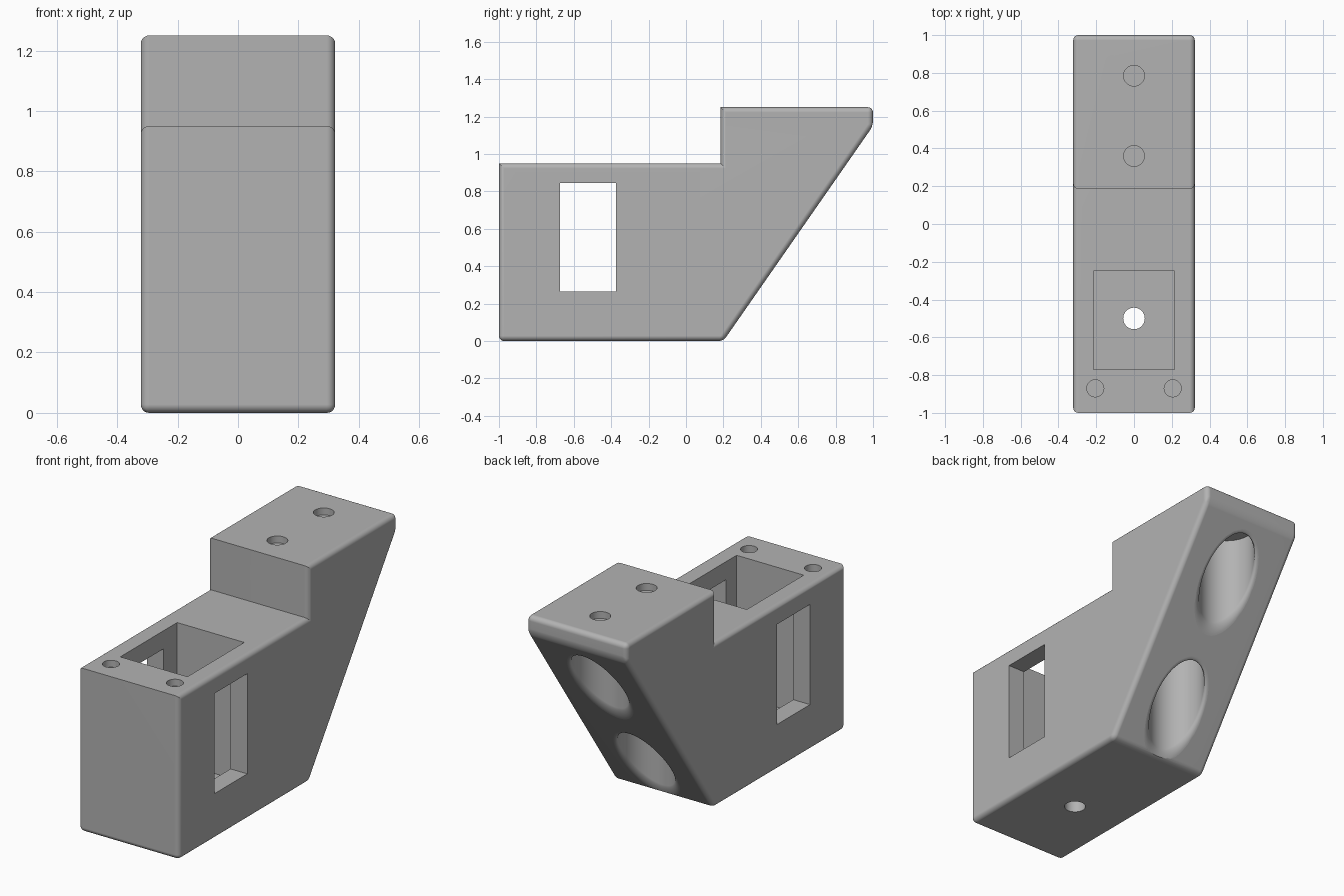
import bpy, bmesh, math
from mathutils import Vector

cube = bpy.data.objects.get("Cube")
if cube:
    bpy.data.objects.remove(cube, do_unlink=True)

HALF = 0.322
STEP_Y, DECK, TOP = 0.185, 0.95, 1.25
FOOT_Y, LIP_Z = 0.2, 1.15
RISE = LIP_Z / (1 - FOOT_Y)

grey = bpy.data.materials.new("plain grey")
grey.use_nodes = True
colour = (0.45, 0.45, 0.45, 1)
grey.diffuse_color = colour
grey.node_tree.nodes["Principled BSDF"].inputs["Base Color"].default_value = colour


def add_object(name, bm):
    bmesh.ops.recalc_face_normals(bm, faces=bm.faces)
    mesh = bpy.data.meshes.new(name)
    bm.to_mesh(mesh)
    bm.free()
    mesh.materials.append(grey)
    obj = bpy.data.objects.new(name, mesh)
    bpy.context.collection.objects.link(obj)
    return obj


def box(name, low, high):
    bm = bmesh.new()
    bmesh.ops.create_cube(bm, size=1)
    low, high = Vector(low), Vector(high)
    for v in bm.verts:
        v.co = (low + high) / 2 + v.co * (high - low)
    return add_object(name, bm)


def drill(name, x, y, radius, low, high):
    bm = bmesh.new()
    bmesh.ops.create_cone(bm, cap_ends=True, segments=48, radius1=radius,
                          radius2=radius, depth=high - low)
    bmesh.ops.translate(bm, verts=bm.verts, vec=(x, y, (low + high) / 2))
    return add_object(name, bm)


def flared_bore(name, y, radius, ceiling, flare=0.025, n=64):
    # upright bore whose rounded mouth follows the sloping back
    arc = [math.radians(a) for a in range(0, 91, 15)]
    levels = [(radius, None)]
    levels += [(radius + flare * (1 - math.cos(a)), flare * (1 - math.sin(a)) * 1.5) for a in arc]
    levels.append((radius + flare, -0.2))
    bm = bmesh.new()
    rings = []
    for r, offset in levels:
        ring = []
        for i in range(n):
            t = math.tau * i / n
            py = y + r * math.sin(t)
            z = ceiling if offset is None else (py - FOOT_Y) * RISE + offset
            ring.append(bm.verts.new((r * math.cos(t), py, z)))
        rings.append(ring)
    for a, b in zip(rings, rings[1:]):
        for i in range(n):
            j = (i + 1) % n
            bm.faces.new((a[i], a[j], b[j], b[i]))
    bm.faces.new(rings[0])
    bm.faces.new(rings[-1])
    return add_object(name, bm)


# Main block: side profile extruded across the width
profile = [(-1, 0), (FOOT_Y, 0), (1, LIP_Z), (1, TOP),
           (STEP_Y, TOP), (STEP_Y, DECK), (-1, DECK)]
bm = bmesh.new()
side = bm.faces.new([bm.verts.new((-HALF, y, z)) for y, z in profile])
grown = bmesh.ops.extrude_face_region(bm, geom=[side])["geom"]
bmesh.ops.translate(bm, vec=(2 * HALF, 0, 0),
                    verts=[v for v in grown if isinstance(v, bmesh.types.BMVert)])
bmesh.ops.recalc_face_normals(bm, faces=bm.faces)


def stays_sharp(edge):
    a, b = (v.co for v in edge.verts)
    across = abs(a.x - b.x) > 0.1
    at_step = abs(a.y - STEP_Y) < 0.001
    at_front_top = a.y < -0.9 and a.z > 0.9
    return across and (at_step or at_front_top)


bmesh.ops.bevel(bm, geom=[e for e in bm.edges if not stays_sharp(e)], offset=0.028,
                offset_type='OFFSET', segments=5, profile=0.5, affect='EDGES',
                clamp_overlap=True)
body = add_object("bracket_body", bm)

# Cutters: pocket, side windows, cable hole, blind holes and back bores
cutters = [
    box("pocket_cutter", (-0.215, -0.77, 0.14), (0.215, -0.25, 1.1)),
    box("window_cutter", (-0.5, -0.675, 0.265), (0.5, -0.375, 0.845)),
    drill("floor_hole_cutter", 0, -0.5, 0.057, -0.1, 0.3),
]
for s in (-1, 1):
    cutters.append(drill("front_hole_cutter", s * 0.205, -0.87, 0.045, DECK - 0.04, DECK + 0.1))
for y in (0.36, 0.785):
    cutters.append(drill("top_hole_cutter", 0, y, 0.055, TOP - 0.04, TOP + 0.1))
    cutters.append(flared_bore("back_bore_cutter", y, 0.15, 1.19))

for cutter in cutters:
    cutter.hide_render = True
    cutter.hide_viewport = True
    cutter.display_type = 'WIRE'
    mod = body.modifiers.new(cutter.name, 'BOOLEAN')
    mod.operation = 'DIFFERENCE'
    mod.solver = 'EXACT'
    mod.object = cutter

# Bake the cuts, drop the cutters, then smooth the rounded edges
bpy.context.view_layer.update()
baked = bpy.data.meshes.new_from_object(
    body.evaluated_get(bpy.context.evaluated_depsgraph_get()))
body.modifiers.clear()
body.data = baked
baked.materials.clear()
baked.materials.append(grey)
for cutter in cutters:
    bpy.data.objects.remove(cutter, do_unlink=True)

bpy.ops.object.select_all(action='DESELECT')
body.select_set(True)
bpy.context.view_layer.objects.active = body
bpy.ops.object.shade_smooth_by_angle(angle=math.radians(30))
weighted = body.modifiers.new("even_shading", 'WEIGHTED_NORMAL')
weighted.keep_sharp = True
